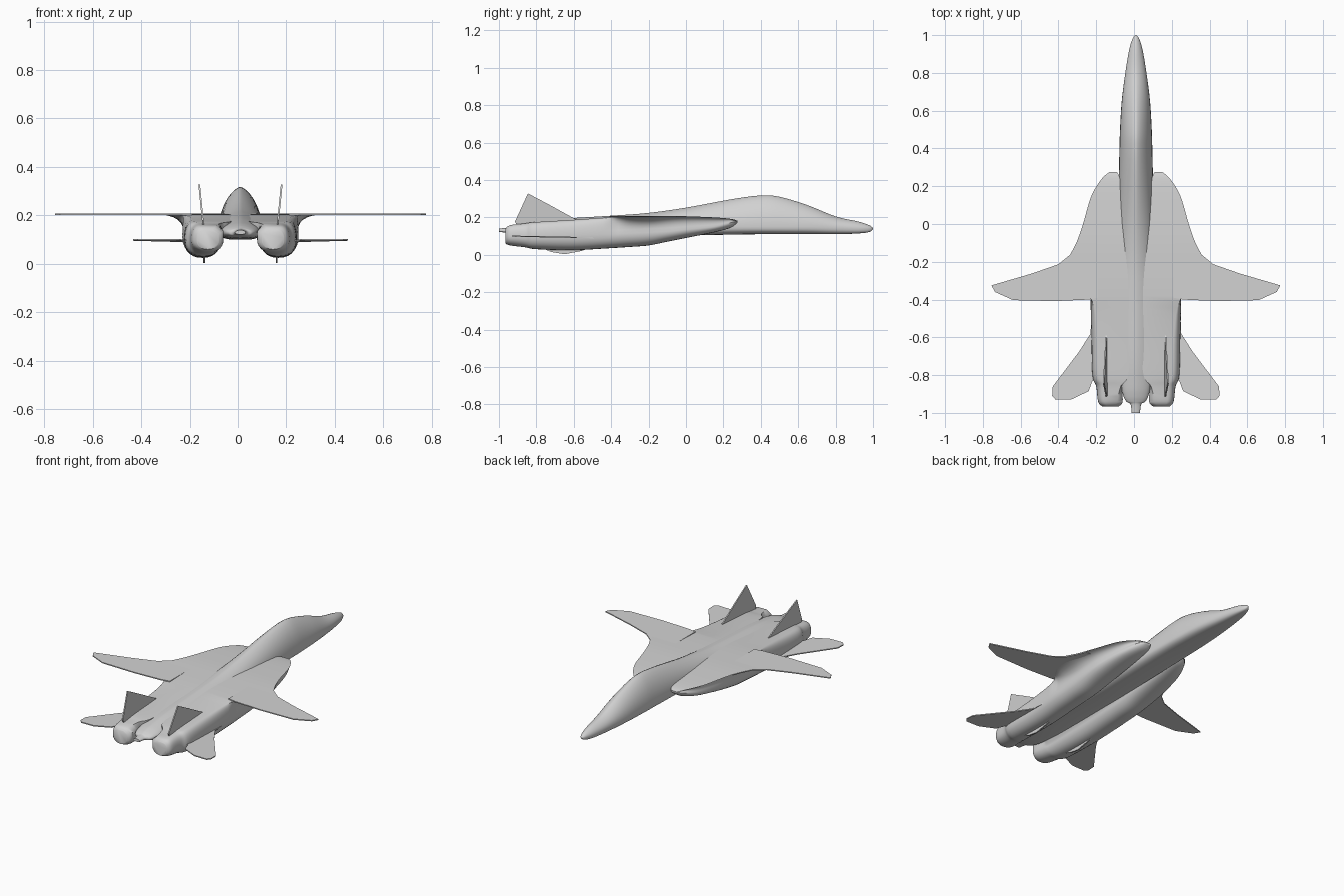
import bpy
import bmesh
import math
from mathutils import Vector

cube = bpy.data.objects.get("Cube")
if cube:
    bpy.data.objects.remove(cube, do_unlink=True)

CENTRE_X = 0.01

grey = bpy.data.materials.new("airframe_grey")
grey.use_nodes = True
grey.diffuse_color = (0.65, 0.65, 0.65, 1)
grey.node_tree.nodes["Principled BSDF"].inputs["Base Color"].default_value = grey.diffuse_color


def finish(name, bm, mirrored, angle):
    """Turn a bmesh into a shaded object, optionally mirrored across the centre line."""
    bmesh.ops.recalc_face_normals(bm, faces=bm.faces)
    mesh = bpy.data.meshes.new(name)
    bm.to_mesh(mesh)
    bm.free()
    mesh.materials.append(grey)
    obj = bpy.data.objects.new(name, mesh)
    obj.location.x = CENTRE_X
    bpy.context.collection.objects.link(obj)
    bpy.ops.object.select_all(action='DESELECT')
    obj.select_set(True)
    bpy.context.view_layer.objects.active = obj
    bpy.ops.object.shade_smooth_by_angle(angle=math.radians(angle))
    if mirrored:
        obj.modifiers.new("mirror", 'MIRROR').use_mirror_merge = False
    return obj


def smooth_stations(stations, steps=5):
    """Interpolate the station parameters with a Catmull-Rom spline."""
    pts = [Vector(s) for s in stations]
    pts = [pts[0]] + pts + [pts[-1]]
    out = []
    for a, b, c, d in zip(pts, pts[1:], pts[2:], pts[3:]):
        for i in range(steps):
            t = i / steps
            out.append(0.5 * (2 * b + (c - a) * t + (2 * a - 5 * b + 4 * c - d) * t ** 2
                              + (3 * b - a - 3 * c + d) * t ** 3))
    return out + [pts[-1]]


def loft(name, stations, section, mirrored=False, angle=50):
    """Skin closed sections placed along y and cap both ends."""
    bm = bmesh.new()
    rings = []
    for s in smooth_stations(stations):
        rings.append([bm.verts.new((x, s[0], z)) for x, z in section(*s[1:])])
    for r, q in zip(rings, rings[1:]):
        for i in range(len(r)):
            j = (i + 1) % len(r)
            bm.faces.new((r[i], r[j], q[j], q[i]))
    bm.faces.new(rings[0])
    bm.faces.new(rings[-1])
    return finish(name, bm, mirrored, angle)


def plate(name, outline, thickness):
    """Thin mirrored surface: outline thickened along the given vector."""
    bm = bmesh.new()
    half = Vector(thickness) / 2
    low = [bm.verts.new(Vector(p) - half) for p in outline]
    high = [bm.verts.new(Vector(p) + half) for p in outline]
    bm.faces.new(low)
    bm.faces.new(high)
    for i in range(len(low)):
        j = (i + 1) % len(low)
        bm.faces.new((low[i], low[j], high[j], high[i]))
    return finish(name, bm, True, 30)


# Fuselage: bell-shaped upper half, boxy flat belly
def fuselage_section(w, top, mid, belly):
    ring = []
    for i in range(32):
        a = math.tau * i / 32
        c, s = math.cos(a), math.sin(a)
        power = 1.35 if s > 0 else 0.55
        x = math.copysign(w * abs(c) ** power, c)
        z = mid + (top - mid) * s if s > 0 else mid - (mid - belly) * abs(s) ** 0.8
        ring.append((x, z))
    return ring


loft("fuselage", [
    (1.0, .003, .143, .14, .137),
    (.98, .018, .158, .14, .122),
    (.92, .036, .178, .14, .114),
    (.8, .056, .205, .145, .11),
    (.65, .075, .265, .15, .11),
    (.5, .084, .31, .15, .11),
    (.4, .087, .317, .15, .11),
    (.25, .09, .298, .15, .108),
    (0, .092, .252, .15, .103),
    (-.2, .092, .224, .15, .1),
    (-.4, .092, .209, .15, .1),
    (-.7, .088, .19, .14, .1),
    (-.85, .078, .172, .135, .105),
    (-.91, .066, .16, .132, .11),
    (-.94, .05, .15, .13, .115),
    (-.955, .028, .145, .13, .118),
    (-1.0, .022, .14, .13, .122),
], fuselage_section)


# Engine nacelle with flat shoulder deck and concave fairing under the edge
def nacelle_section(deck_in, edge, inner, side, top, mid, belly):
    ring = [(deck_in, top)]
    ctrl = side - 0.02 if edge > side else side
    for i in range(9):
        t = i / 8
        x = (1 - t) ** 2 * edge + 2 * t * (1 - t) * ctrl + t * t * side
        z = (1 - t) ** 2 * top + 2 * t * (1 - t) * (top - .004) + t * t * mid
        ring.append((x, z))
    centre, radius = (side + inner) / 2, (side - inner) / 2
    for i in range(1, 15):
        a = math.pi * i / 14
        c = math.cos(a)
        ring.append((centre + math.copysign(radius * abs(c) ** 0.85, c),
                     mid - (mid - belly) * math.sin(a) ** 0.9))
    ring.append((min(deck_in, inner), top * 0.6 + mid * 0.4))
    return ring


loft("engine_nacelles", [
    (.275, .1, .14, .1, .14, .182, .178, .172),
    (.24, .085, .18, .085, .175, .192, .172, .145),
    (.15, .08, .235, .085, .21, .2, .15, .12),
    (0, .05, .28, .08, .235, .206, .135, .09),
    (-.1, .03, .315, .08, .24, .208, .125, .07),
    (-.2, .03, .36, .08, .24, .207, .12, .05),
    (-.3, .03, .33, .08, .24, .205, .115, .042),
    (-.41, .03, .23, .08, .24, .2, .11, .035),
    (-.6, .03, .2, .08, .235, .187, .105, .025),
    (-.8, .04, .19, .08, .23, .175, .1, .03),
    (-.86, .08, .17, .075, .21, .168, .1, .04),
    (-.94, .1, .165, .07, .2, .158, .1, .05),
    (-.965, .115, .15, .09, .18, .14, .1, .06),
], nacelle_section, mirrored=True)

# Swept wings
wing = [(.2, -.05), (.295, -.05), (.315, -.1), (.345, -.16), (.41, -.213), (.55, -.262),
        (.765, -.325), (.745, -.36), (.65, -.403), (.43, -.408), (.25, -.4), (.2, -.39)]
plate("wings", [(x, y, .204) for x, y in wing], (0, 0, .006))

# Horizontal tailplanes with their root strakes
tail = [(.2, -.45), (.235, -.46), (.24, -.58), (.3, -.675), (.44, -.86), (.443, -.91),
        (.425, -.93), (.34, -.928), (.25, -.885), (.23, -.83), (.2, -.82)]
plate("tailplanes", [(x, y, .09 - .02 * (y + .45)) for x, y in tail], (0, 0, .006))

# Outward-leaning vertical fins
fin = [(-.59, .165), (-.59, .19), (-.73, .267), (-.845, .328), (-.914, .178), (-.9, .15)]
plate("vertical_fins", [(.155 + .1 * (z - .17), y, z) for y, z in fin], (.007, 0, 0))

# Small ventral keels under the nacelles
keel = [(-.5, .04), (-.56, .02), (-.65, .003), (-.72, .015), (-.78, .04)]
plate("ventral_keels", [(.15, y, z) for y, z in keel], (.008, 0, 0))
